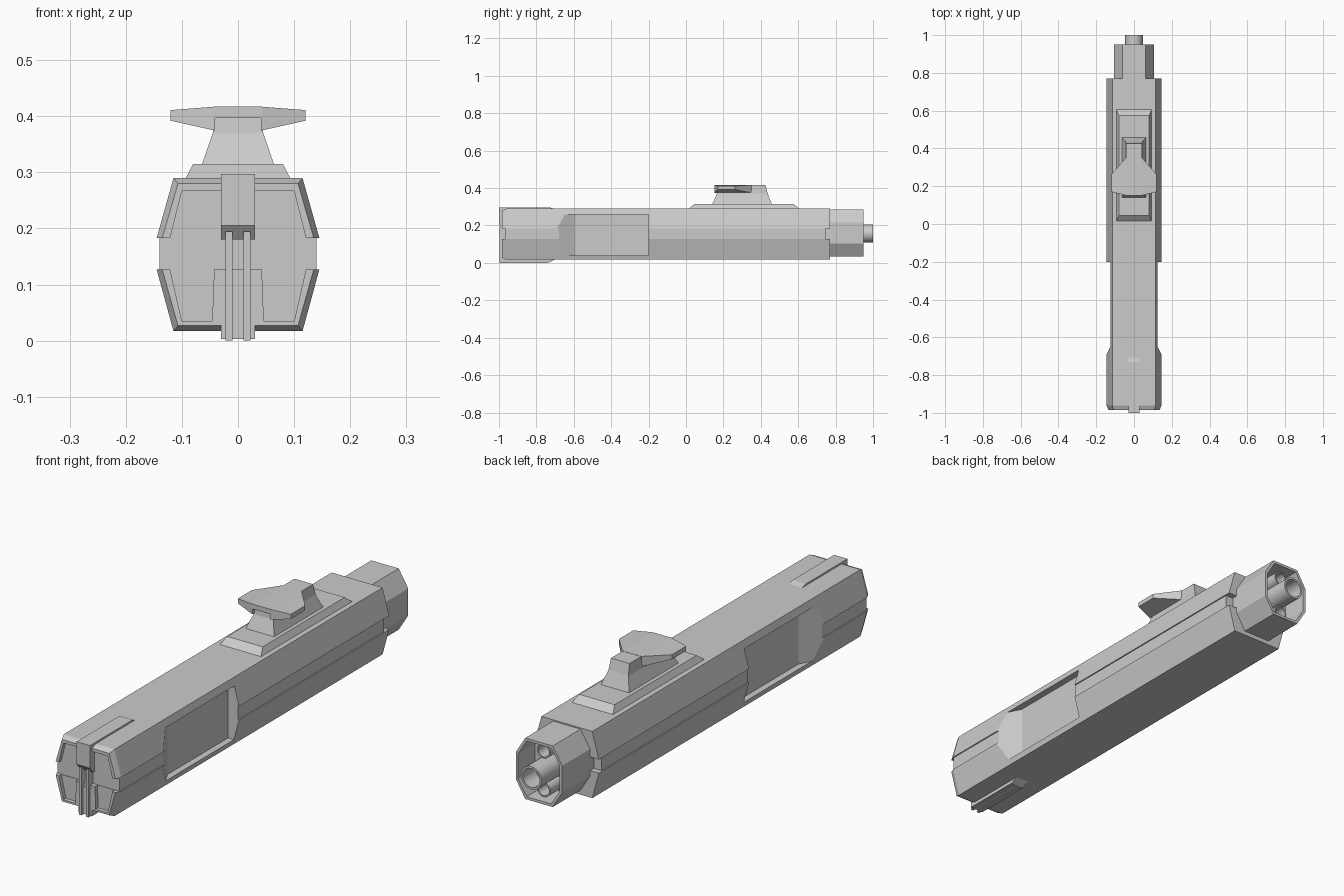
import bpy, bmesh, math

if "Cube" in bpy.data.objects:
    bpy.data.objects.remove(bpy.data.objects["Cube"])

def loft(name, rings, smooth=False):
    """Skin equal-length rings of points and cap both ends."""
    bm = bmesh.new()
    vs = [[bm.verts.new(p) for p in r] for r in rings]
    n = len(rings[0])
    for a, b in zip(vs, vs[1:]):
        for i in range(n):
            j = (i + 1) % n
            bm.faces.new((a[i], a[j], b[j], b[i]))
    bm.faces.new(vs[0][::-1])
    bm.faces.new(vs[-1])
    bmesh.ops.recalc_face_normals(bm, faces=bm.faces)
    me = bpy.data.meshes.new(name)
    bm.to_mesh(me)
    bm.free()
    ob = bpy.data.objects.new(name, me)
    bpy.context.collection.objects.link(ob)
    if smooth:
        bpy.ops.object.select_all(action='DESELECT')
        bpy.context.view_layer.objects.active = ob
        ob.select_set(True)
        bpy.ops.object.shade_smooth_by_angle(angle=math.radians(35))
    return ob

def at_y(pts, y):
    return [(x, y, z) for x, z in pts]

def at_x(pts, x):
    return [(x, y, z) for y, z in pts]

def at_z(pts, z):
    return [(x, y, z) for x, y in pts]

def rect(a, b, c, d):
    return [(a, c), (b, c), (b, d), (a, d)]

def trap(w0, z0, w1, z1):
    return [(-w0, z0), (w0, z0), (w1, z1), (-w1, z1)]

def cut(ob, cutters):
    for c in cutters:
        m = ob.modifiers.new("cut", 'BOOLEAN')
        m.operation = 'DIFFERENCE'
        m.solver = 'EXACT'
        m.object = c
        bpy.context.view_layer.objects.active = ob
        bpy.ops.object.modifier_apply(modifier=m.name)

# Hull shells with chamfered front, and the narrower band between them
upper = loft("upper_shell", [at_y(trap(.135, .183, .107, .28), -.985),
                             at_y(trap(.145, .183, .115, .29), -.962),
                             at_y(trap(.145, .183, .115, .29), .77)])
lower = loft("lower_shell", [at_y(trap(.107, .027, .135, .127), -.985),
                             at_y(trap(.115, .017, .145, .127), -.962),
                             at_y(trap(.115, .017, .145, .127), .77)])
band = loft("middle_band", [at_y(trap(.14, .127, .14, .183), y) for y in (-.967, .745)])

# Side recesses and front panel insets
recess = []
for s in (1, -1):
    plan = [(s * .2, -.80), (s * .095, -.59), (s * .095, -.2), (s * .2, -.2)]
    recess.append(loft("recess_cutter", [at_z(plan, .04), at_z(plan, .26)]))
panel_up = loft("panel_cutter", [at_y(trap(.123, .175, .1, .267), y) for y in (-1.05, -.969)])
panels_low = []
for s in (1, -1):
    pts = [(s * .046, .035), (s * .1, .035), (s * .124, .14), (s * .042, .14)]
    panels_low.append(loft("panel_cutter", [at_y(pts, -1.05), at_y(pts, -.969)]))
cut(upper, recess + [panel_up])
cut(lower, recess + panels_low)
cut(band, recess)

# Front clips wrapping over the top and under the bottom
clip = [(-1, .205), (-1, .297), (-.73, .297), (-.70, .288), (-.70, .27),
        (-.95, .27), (-.95, .18), (-.98, .18)]
loft("top_clip", [at_x(clip, -.03), at_x(clip, .03)])
clip = [(-.987, .003), (-.987, .115), (-.95, .125), (-.95, .03),
        (-.70, .03), (-.70, .018), (-.73, .003)]
loft("bottom_clip", [at_x(clip, -.03), at_x(clip, .03)])
rail = [(-.997, 0), (-.997, .195), (-.96, .195), (-.96, .02), (-.74, .02), (-.74, 0)]
for s in (-1, 1):
    loft("clip_rail", [at_x(rail, s * .01), at_x(rail, s * .022)])

# Hollow octagonal collar at the rear
def octagon(d):
    w, t, h, q = .105 - d, .062 - d * .6, .125 - d, .055 - d * .3
    return [(-t, .16 - h), (t, .16 - h), (w, .16 - q), (w, .16 + q),
            (t, .16 + h), (-t, .16 + h), (-w, .16 + q), (-w, .16 - q)]

loft("rear_collar", [at_y(octagon(0), .70), at_y(octagon(0), .95),
                     at_y(octagon(.011), .95), at_y(octagon(.011), .84)])

# Nozzle tubes inside the collar
def tube(name, z, r, y0, y1):
    def c(k):
        return [(k * math.cos(i * math.pi / 8), z + k * math.sin(i * math.pi / 8))
                for i in range(16)]
    loft(name, [at_y(c(r), y0), at_y(c(r), y1), at_y(c(r * .82), y1),
                at_y(c(r * .82), y1 - .08)], smooth=True)

tube("main_nozzle", .157, .047, .83, 1.0)
for s in (-1, 1):
    tube("small_nozzle", .158 + s * .079, .03, .83, .92)

# Switch on top: sloped base, tapered neck, winged head
loft("switch_base", [at_z(rect(-.093, .093, .015, .605), .285),
                     at_z(rect(-.093, .093, .015, .605), .29),
                     at_z(rect(-.08, .08, .045, .575), .315)])
loft("switch_neck", [at_z(rect(-.065, .065, .14, .46), .312),
                     at_z(rect(-.045, .045, .165, .437), .37),
                     at_z(rect(-.042, .042, .17, .425), .416)])
tip, root = rect(.17, .262, .392, .411), rect(.152, .35, .375, .417)
head = loft("switch_head", [at_x(tip, -.12), at_x(root, -.043),
                            at_x(root, .043), at_x(tip, .12)])
slot = loft("slot_cutter", [at_x(rect(.1, .17, .36, .397), x) for x in (-.041, .041)])
cut(head, [slot])

# Remove the cutters
for c in recess + panels_low + [panel_up, slot]:
    bpy.data.objects.remove(c)
